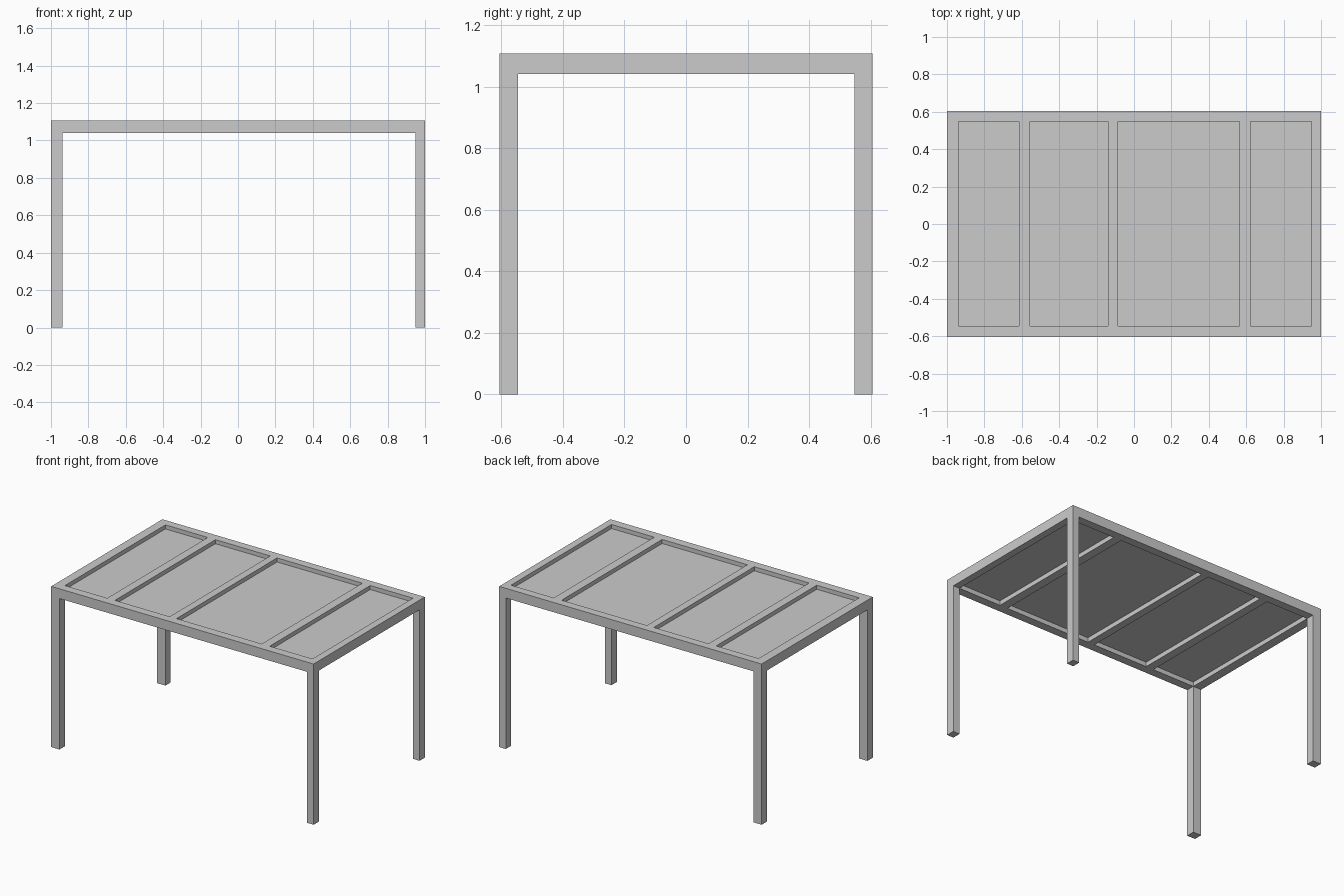
import bpy

if "Cube" in bpy.data.objects:
    bpy.data.objects.remove(bpy.data.objects["Cube"])

Z0, Z1 = 1.04, 1.107          # underside and top of the frame
X0, X1, Y = -1.0, 1.0, 0.605
YF, YB = -0.546, 0.548        # inner edges of the long rails
XL, XR = -0.937, 0.950        # inner edges of the end rails


def box(name, x0, x1, y0, y1, z0, z1):
    bpy.ops.mesh.primitive_cube_add(
        size=1, location=((x0 + x1) / 2, (y0 + y1) / 2, (z0 + z1) / 2))
    ob = bpy.context.object
    ob.name = name
    ob.scale = (x1 - x0, y1 - y0, z1 - z0)
    bpy.ops.object.transform_apply(location=False, rotation=False, scale=True)
    return ob


# Outer frame rails
box("front_rail", X0, X1, -Y, YF, Z0, Z1)
box("back_rail", X0, X1, YB, Y, Z0, Z1)
box("left_rail", X0, XL, YF, YB, Z0, Z1)
box("right_rail", XR, X1, YF, YB, Z0, Z1)

# Crossbars
bars = [(-0.614, -0.556), (-0.138, -0.086), (0.564, 0.624)]
for i, (a, b) in enumerate(bars):
    box(f"crossbar_{i + 1}", a, b, YF, YB, Z0, Z1)

# Thin recessed panels between the bars
edges = [XL] + [x for bar in bars for x in bar] + [XR]
for i in range(0, len(edges), 2):
    box(f"panel_{i // 2 + 1}", edges[i], edges[i + 1], YF, YB, 1.071, 1.079)

# Corner legs
for side, a, b in (("left", X0, XL), ("right", XR, X1)):
    box(f"front_{side}_leg", a, b, -Y, YF, 0, Z0)
    box(f"back_{side}_leg", a, b, YB, Y, 0, Z0)
